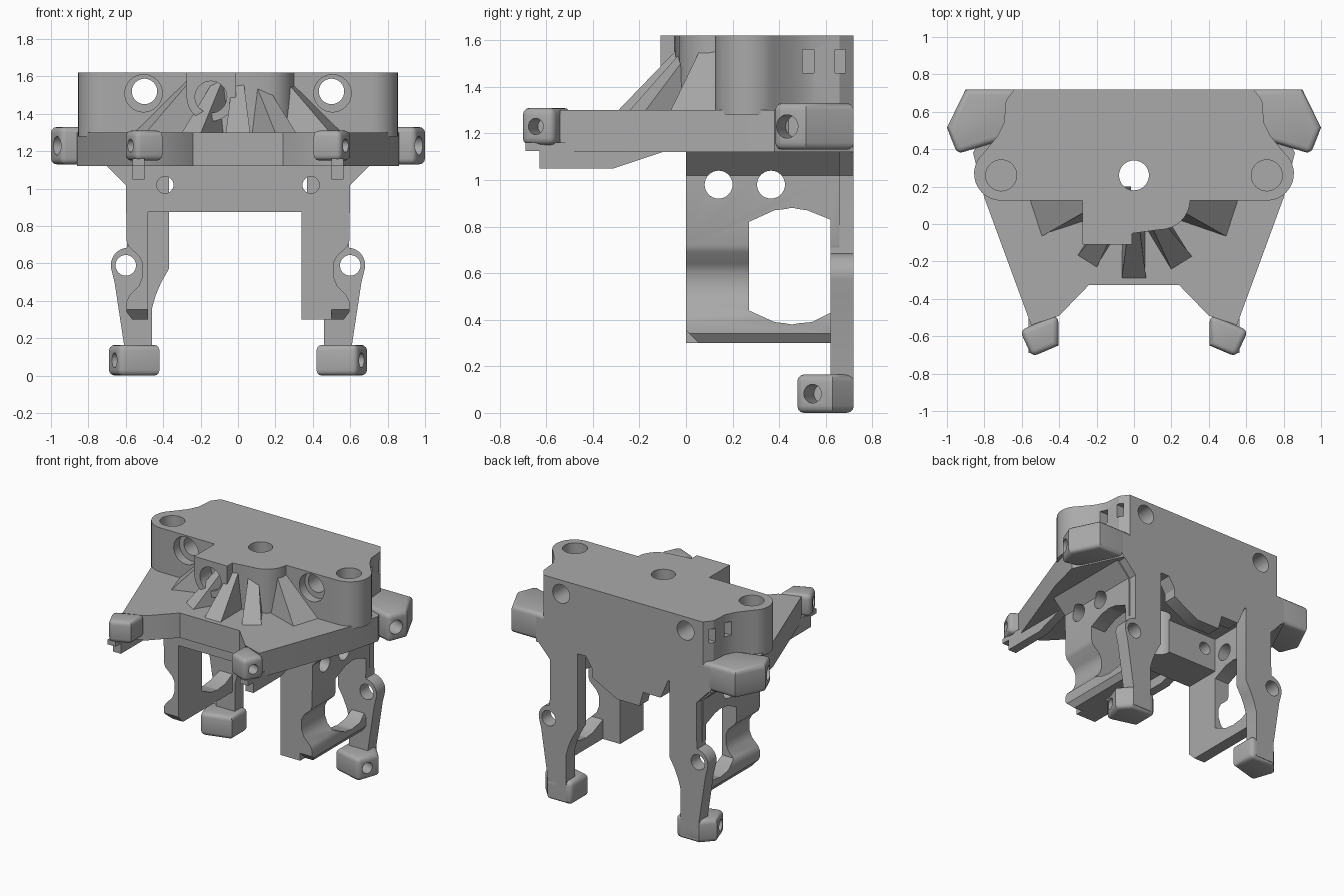
import bpy, bmesh, math
from mathutils import Vector, Matrix

if "Cube" in bpy.data.objects:
    bpy.data.objects.remove(bpy.data.objects["Cube"])

GREY = (0.4, 0.4, 0.4, 1)
mat = bpy.data.materials.new("plain grey")
mat.use_nodes = True
mat.diffuse_color = GREY
mat.node_tree.nodes["Principled BSDF"].inputs["Base Color"].default_value = GREY
mat.node_tree.nodes["Principled BSDF"].inputs["Roughness"].default_value = 0.7
PLACE = {"x": lambda u, v, w: (w, u, v),
         "y": lambda u, v, w: (u, w, v),
         "z": lambda u, v, w: (u, v, w)}
SIDES = ((1, "left"), (-1, "right"))


def finish(bm, name):
    bmesh.ops.recalc_face_normals(bm, faces=bm.faces)
    mesh = bpy.data.meshes.new(name)
    bm.to_mesh(mesh)
    bm.free()
    mesh.materials.append(mat)
    obj = bpy.data.objects.new(name, mesh)
    bpy.context.collection.objects.link(obj)
    return obj


def prism(name, pts, axis, a, b):
    """Extrude an outline along an axis from a to b."""
    bm = bmesh.new()
    face = bm.faces.new([bm.verts.new(PLACE[axis](u, v, a)) for u, v in pts])
    new = bmesh.ops.extrude_face_region(bm, geom=[face])["geom"]
    move = Vector(PLACE[axis](0, 0, b - a))
    bmesh.ops.translate(bm, vec=move, verts=[g for g in new if isinstance(g, bmesh.types.BMVert)])
    return finish(bm, name)


def rod(name, start, end, radius, sides=32):
    """Cylinder between two points."""
    start, end = Vector(start), Vector(end)
    bm = bmesh.new()
    turn = (end - start).to_track_quat("Z", "Y").to_matrix().to_4x4()
    bmesh.ops.create_cone(bm, cap_ends=True, segments=sides, radius1=radius, radius2=radius,
                          depth=(end - start).length,
                          matrix=Matrix.Translation((start + end) / 2) @ turn)
    return finish(bm, name)


def box(name, x0, x1, y0, y1, z0, z1):
    return prism(name, [(x0, y0), (x1, y0), (x1, y1), (x0, y1)], "z", z0, z1)


def arc(cx, cy, r, start, end, steps=12):
    return [(cx + r * math.cos(math.radians(start + (end - start) * i / steps)),
             cy + r * math.sin(math.radians(start + (end - start) * i / steps)))
            for i in range(steps + 1)]


def cut(cutter, *parts):
    cutter.hide_render = True
    for part in parts:
        mod = part.modifiers.new("cut", "BOOLEAN")
        mod.operation, mod.solver, mod.object = "DIFFERENCE", "EXACT", cutter
        bpy.context.view_layer.objects.active = part
        bpy.ops.object.modifier_apply(modifier=mod.name)
    bpy.data.objects.remove(cutter)


def flip(pts, s):
    return [(s * u, v) for u, v in pts]


# Upper block with rounded shoulders
half = arc(0.71, 0.27, 0.145, -90, 50) + [(0.73, 0.47), (0.695, 0.54), (0.685, 0.66), (0.64, 0.72)]
block = prism("upper_block", half + flip(half[::-1], -1), "z", 1.28, 1.62)

# Nose with its round boss
nose = prism("nose_top", [(-0.275, 0.2), (-0.275, -0.11), (-0.01, -0.11), (-0.01, 0.2)], "z", 1.49, 1.62)
body = prism("nose_body", [(-0.2, 0.2), (-0.2, 0), (-0.01, -0.05)] + arc(0.14, 0.13, 0.16, -90, 0, 8)
             + [(0.3, 0.2)], "z", 1.25, 1.62)
boss = rod("nose_boss", (-0.145, 0.2, 1.49), (-0.145, -0.11, 1.49), 0.13)
cut(rod("bore", (-0.145, -0.2, 1.49), (-0.145, 0.02, 1.49), 0.085), boss, nose, body)

# Main plate with a forward arm on each side
half = [(0.24, -0.325), (0.4, -0.49), (0.55, -0.54), (0.8, 0.14), (0.86, 0.38), (0.7, 0.72)]
plate = prism("main_plate", half + flip(half[::-1], -1), "z", 1.12, 1.3)

# Radial stiffening fins
for i, (angle, reach, width) in enumerate([(-162, 0.55, 0.10), (-122, 0.47, 0.06), (-90, 0.49, 0.065),
                                          (-58, 0.48, 0.065), (-18, 0.55, 0.10)]):
    fin = prism("fin_%d" % (i + 1), [(0.1, 1.25), (reach, 1.25), (reach, 1.3), (reach - 0.27, 1.58),
                                     (0.1, 1.58)], "y", -width, width)
    for v in fin.data.vertices:
        if v.co.z > 1.4:
            v.co.y *= 0.45
    fin.data.transform(Matrix.Translation((0, 0.2, 0)) @ Matrix.Rotation(math.radians(angle), 4, "Z"))

# Rear wall
wall = prism("rear_wall", [(0.69, 1.3), (0.69, 1.12), (0.3, 1.12), (0.25, 1.04), (0.25, 0.98),
                           (0.05, 0.875), (-0.13, 0.875), (-0.16, 0.98), (-0.3, 0.98), (-0.36, 1.12),
                           (-0.69, 1.12), (-0.69, 1.3)], "y", 0.62, 0.72)

# Front crossbar between the side panels
cross = box("front_crossbar", -0.5, 0.5, 0, 0.27, 0.875, 1.14)

panels, blocks = [], [block, nose, body, plate]
for s, side in SIDES:
    # Side panel with a waisted outline and a flared top
    panel = prism(side + "_side_panel", flip(
        [(0.48, 1.14), (0.72, 1.14), (0.69, 1.11), (0.6, 1.02), (0.595, 0.72), (0.585, 0.69),
         (0.53, 0.64), (0.51, 0.6), (0.51, 0.53), (0.53, 0.48), (0.58, 0.43), (0.595, 0.4),
         (0.595, 0.34), (0.565, 0.3), (0.48, 0.3)], s), "y", 0, 0.66)
    cut(prism("window", [(0.27, 0.44), (0.38, 0.39)] + arc(0.455, 0.45, 0.07, -110, -70, 4)
              + [(0.54, 0.39), (0.62, 0.43), (0.62, 0.83), (0.52, 0.87)]
              + arc(0.455, 0.81, 0.07, 70, 110, 4) + [(0.38, 0.87), (0.27, 0.82)], "x", -1, 1), panel)
    cut(prism("corner", [(-0.01, 0.29), (0.065, 0.29), (-0.01, 0.365)], "x", -1, 1), panel)
    panels.append(panel)

    # Rear leg with a side eyelet
    leg = prism(side + "_rear_leg", flip(
        [(0.37, 1.15), (0.37, 0.57), (0.41, 0.5), (0.44, 0.43), (0.46, 0.36), (0.46, 0.02), (0.6, 0.02),
         (0.61, 0.17), (0.66, 0.5)] + arc(0.585, 0.59, 0.095, -10, 85, 8)
        + [(0.59, 0.75), (0.59, 1.02), (0.71, 1.15)], s), "y", 0.62, 0.72)
    cut(rod("eyelet", (s * 0.6, 0.5, 0.59), (s * 0.6, 0.9, 0.59), 0.055), leg)

    # Foot and mounting ears, each with a cross-drilled hole
    lugs = [("foot", [(0.42, 0.72), (0.61, 0.72), (0.69, 0.63), (0.635, 0.47), (0.42, 0.53)], 0, 0.165,
             (0.655, 0.545), 0.04),
            ("rear_ear", [(0.6, 0.72), (0.9, 0.72), (1, 0.515), (0.945, 0.375), (0.7, 0.45)], 1.13, 1.33,
             (0.965, 0.435), 0.05),
            ("front_ear", [(0.405, -0.49), (0.45, -0.5), (0.61, -0.57), (0.545, -0.71), (0.405, -0.65)],
             1.15, 1.31, (0.575, -0.645), 0.035)]
    for name, pts, z0, z1, (hx, hy), r in lugs:
        lug = prism(side + "_" + name, flip(pts, s), "z", z0, z1)
        bev = lug.modifiers.new("rounding", "BEVEL")
        bev.width, bev.segments, bev.limit_method = 0.03, 3, "ANGLE"
        bev.angle_limit = math.radians(80)
        bpy.context.view_layer.objects.active = lug
        bpy.ops.object.modifier_apply(modifier=bev.name)
        mid = (z0 + z1) / 2
        cut(rod("pin_hole", (s * (hx + 0.2), hy - 0.07, mid), (s * (hx - 0.12), hy + 0.042, mid), r), lug)

    # Rib under each forward arm
    prism(side + "_arm_rib", [(-0.63, 1.05), (-0.31, 1.05), (-0.1, 1.12), (-0.1, 1.16), (-0.69, 1.16),
                              (-0.69, 1.125), (-0.63, 1.125)], "x", s * 0.5, s * 0.565)

    # Shoulder holes, side slots and crossbar holes
    cut(rod("shoulder_bore", (s * 0.71, 0.26, 1.4), (s * 0.71, 0.26, 1.7), 0.083), block)
    cut(rod("through_bore", (s * 0.5, -0.5, 1.52), (s * 0.5, 1, 1.52), 0.068), block)
    cut(rod("counterbore", (s * 0.505, 0, 1.51), (s * 0.505, 0.19, 1.51), 0.1), block)
    for y0, y1 in ((0.5, 0.55), (0.64, 0.685)):
        cut(box("slot", s * 0.62, s * 0.8, y0, y1, 1.46, 1.56), block)
    cut(rod("crossbar_hole", (s * 0.39, -0.1, 1.02), (s * 0.39, 0.5, 1.02), 0.045), cross)

# Broad inner flange on the left panel only
flange = box("left_panel_flange", 0.34, 0.5, 0, 0.27, 0.3, 0.9)

# Holes through the side panels and the centre bore
for y in (0.14, 0.365):
    cut(rod("side_hole", (-1, y, 0.98), (1, y, 0.98), 0.06), *panels, cross)
cut(rod("centre_bore", (0, 0.26, 0.8), (0, 0.26, 1.8), 0.08), block, plate, body, nose, cross)
for fin in [o for o in bpy.data.objects if o.name.startswith("fin_")]:
    cut(rod("centre_bore", (0, 0.26, 0.8), (0, 0.26, 1.8), 0.08), fin)

# Smooth the round surfaces, keep the edges crisp
bpy.ops.object.select_all(action="DESELECT")
for obj in bpy.data.objects:
    if obj.type == "MESH" and mat.name in obj.data.materials:
        obj.select_set(True)
        bpy.context.view_layer.objects.active = obj
bpy.ops.object.shade_smooth_by_angle(angle=math.radians(32))
bpy.ops.object.select_all(action="DESELECT")
